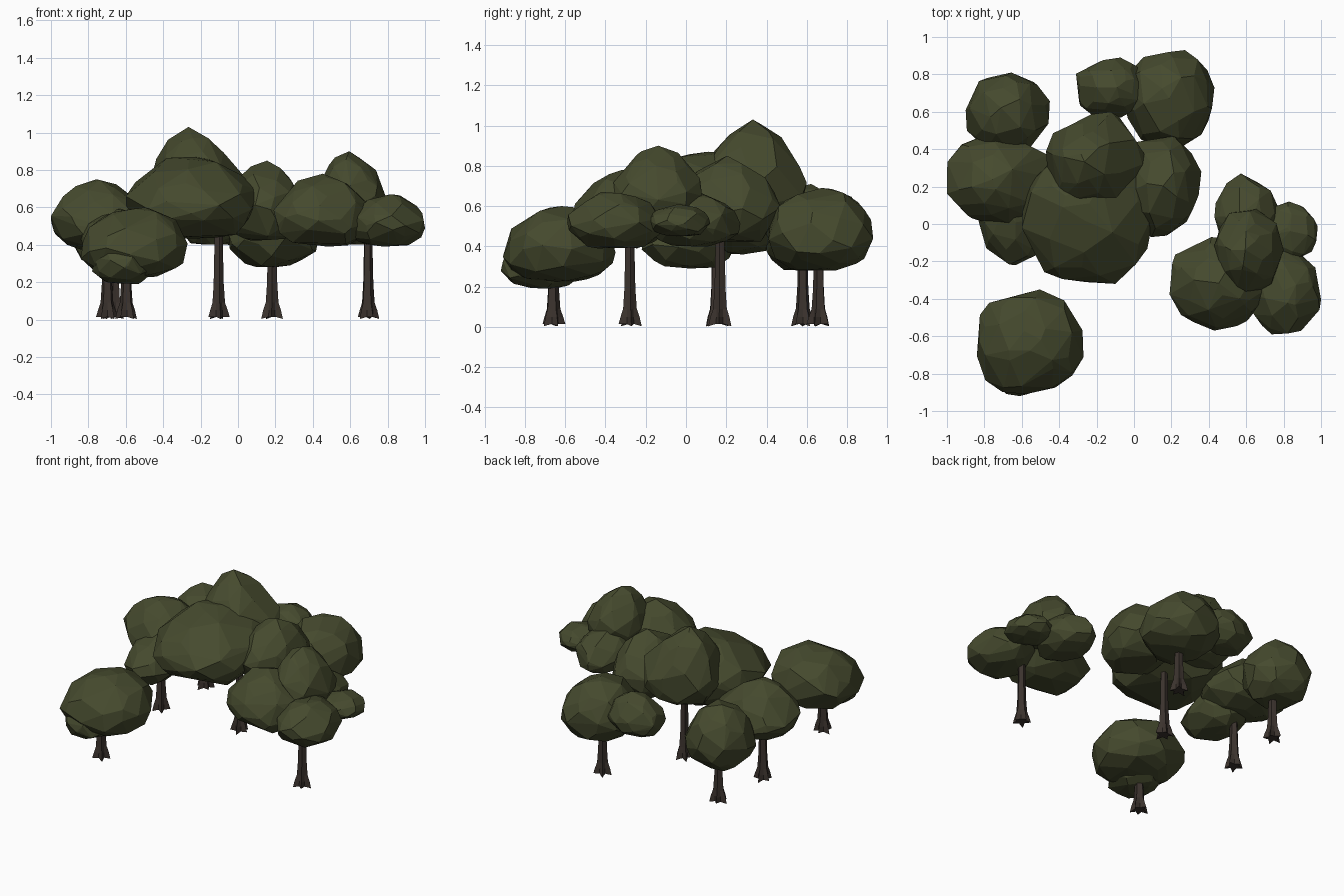
import bpy, bmesh, math, random
from mathutils import Vector

if "Cube" in bpy.data.objects:
    bpy.data.objects.remove(bpy.data.objects["Cube"])


def material(name, rgb):
    m = bpy.data.materials.new(name)
    m.diffuse_color = (*rgb, 1)
    m.use_nodes = True
    m.node_tree.nodes["Principled BSDF"].inputs["Base Color"].default_value = m.diffuse_color
    return m


LEAF = material("dark olive leaves", (0.060, 0.068, 0.027))
BARK = material("dark brown bark", (0.044, 0.033, 0.027))


def finish(bm, name, mat):
    bmesh.ops.recalc_face_normals(bm, faces=bm.faces[:])
    me = bpy.data.meshes.new(name)
    bm.to_mesh(me)
    bm.free()
    me.materials.append(mat)
    ob = bpy.data.objects.new(name, me)
    bpy.context.collection.objects.link(ob)
    return ob


def foliage(name, x0, x1, y0, y1, z0, z1, taper=0.0, lean_x=0.0, lean_y=0.0, seed=1):
    """Irregular faceted leaf clump filling the given bounds; the crown can taper and lean."""
    rng = random.Random(seed)
    n = 60
    pts = []
    for i in range(n):  # jittered spiral of points over a ball
        z = 1 - 2 * (i + 0.5) / n
        a = i * 2.39996 + rng.uniform(-0.4, 0.4)
        z = max(-1, min(1, z + rng.uniform(-0.07, 0.07)))
        r = math.sqrt(1 - z * z)
        p = Vector((r * math.cos(a), r * math.sin(a), z)) * rng.uniform(0.94, 1.04)
        up = max(0, p.z)
        if p.z < 0:  # flatter underside
            p.z = max(p.z * 0.85, -0.72 + rng.uniform(-0.04, 0.04))
        k = 1 - taper * up
        pts.append(Vector((p.x * k + lean_x * up, p.y * k + lean_y * up, p.z)))
    # fit to the bounds
    lo = [min(p[i] for p in pts) for i in range(3)]
    hi = [max(p[i] for p in pts) for i in range(3)]
    a, b = (x0, y0, z0), (x1, y1, z1)
    bm = bmesh.new()
    for p in pts:
        bm.verts.new([a[i] + (p[i] - lo[i]) / (hi[i] - lo[i]) * (b[i] - a[i]) for i in range(3)])
    res = bmesh.ops.convex_hull(bm, input=bm.verts[:])
    junk = {g for g in res["geom_interior"] + res["geom_unused"] if isinstance(g, bmesh.types.BMVert)}
    bmesh.ops.delete(bm, geom=list(junk), context='VERTS')
    bmesh.ops.dissolve_limit(bm, angle_limit=math.radians(7), verts=bm.verts[:], edges=bm.edges[:])
    finish(bm, name, LEAF)


def trunk(name, x, y, top, turn):
    """Slim trunk with five splayed root lobes."""
    bm = bmesh.new()
    # height, radius on lobes, radius in grooves
    profile = [(0.015, 0.061, 0.030), (0.05, 0.050, 0.029), (0.09, 0.036, 0.027),
               (0.19, 0.029, 0.024), (0.36, 0.025, 0.021), (top, 0.022, 0.019)]
    profile = [p for p in profile if p[0] <= top]
    n, rings = 10, []
    for z, out, inn in profile:
        ring = []
        for i in range(n):
            a = turn + math.tau * i / n
            r = inn if i % 2 else out
            dz = -0.012 if z < 0.02 and i % 4 == 0 else 0
            ring.append(bm.verts.new((x + r * math.cos(a), y + r * math.sin(a), z + dz)))
        rings.append(ring)
    for lo, hi in zip(rings, rings[1:]):
        for i in range(n):
            bm.faces.new((lo[i], lo[(i + 1) % n], hi[(i + 1) % n], hi[i]))
    bm.faces.new(rings[0][::-1])
    bm.faces.new(rings[-1])
    finish(bm, name, BARK)


# Each tree: trunk (x, y, top) and leaf clumps (x0, x1, y0, y1, z0, z1, taper, lean x, lean y)
trees = {
    "front_left_tree": ((-0.597, -0.66, 0.38), [
        (-0.84, -0.27, -0.91, -0.35, 0.22, 0.60, 0.1, 0.1, 0.1),
        (-0.78, -0.46, -0.92, -0.52, 0.19, 0.45)]),
    "right_tree": ((0.695, -0.28, 0.55), [
        (0.43, 0.80, -0.36, 0.08, 0.50, 0.90, 0.3, -0.1),
        (0.19, 0.73, -0.57, -0.07, 0.39, 0.78, 0.25),
        (0.61, 1.00, -0.59, -0.11, 0.39, 0.67, 0.15),
        (0.43, 0.77, -0.18, 0.27, 0.40, 0.68, 0.2, 0, -0.2),
        (0.68, 0.98, -0.19, 0.12, 0.45, 0.61)]),
    "centre_tree": ((-0.105, 0.17, 0.55), [
        (-0.47, 0.06, 0.08, 0.60, 0.50, 1.03, 0.35, -0.2),
        (-0.60, 0.11, -0.32, 0.38, 0.43, 0.87, 0.15, 0.0, 0.25),
        (-0.08, 0.36, -0.07, 0.47, 0.42, 0.85, 0.3, 0.1)]),
    "back_tree": ((0.183, 0.66, 0.42), [
        (-0.06, 0.43, 0.41, 0.93, 0.28, 0.69),
        (-0.31, 0.07, 0.57, 0.89, 0.40, 0.68, 0.1, 0.1)]),
    "back_left_tree": ((-0.66, 0.58, 0.42), [
        (-0.90, -0.45, 0.38, 0.81, 0.28, 0.71, 0.15)]),
    "left_tree": ((-0.70, 0.15, 0.50), [
        (-1.00, -0.41, -0.02, 0.49, 0.36, 0.75, 0.35, -0.15),
        (-0.84, -0.47, -0.22, 0.25, 0.29, 0.60, 0.15, 0.1, 0.3)]),
}

for t, (name, ((x, y, top), clumps)) in enumerate(trees.items()):
    trunk(name + "_trunk", x, y, top, 0.4 + t)
    for c, clump in enumerate(clumps):
        foliage(f"{name}_leaves_{c + 1}", *clump, seed=10 * t + c + 3)
